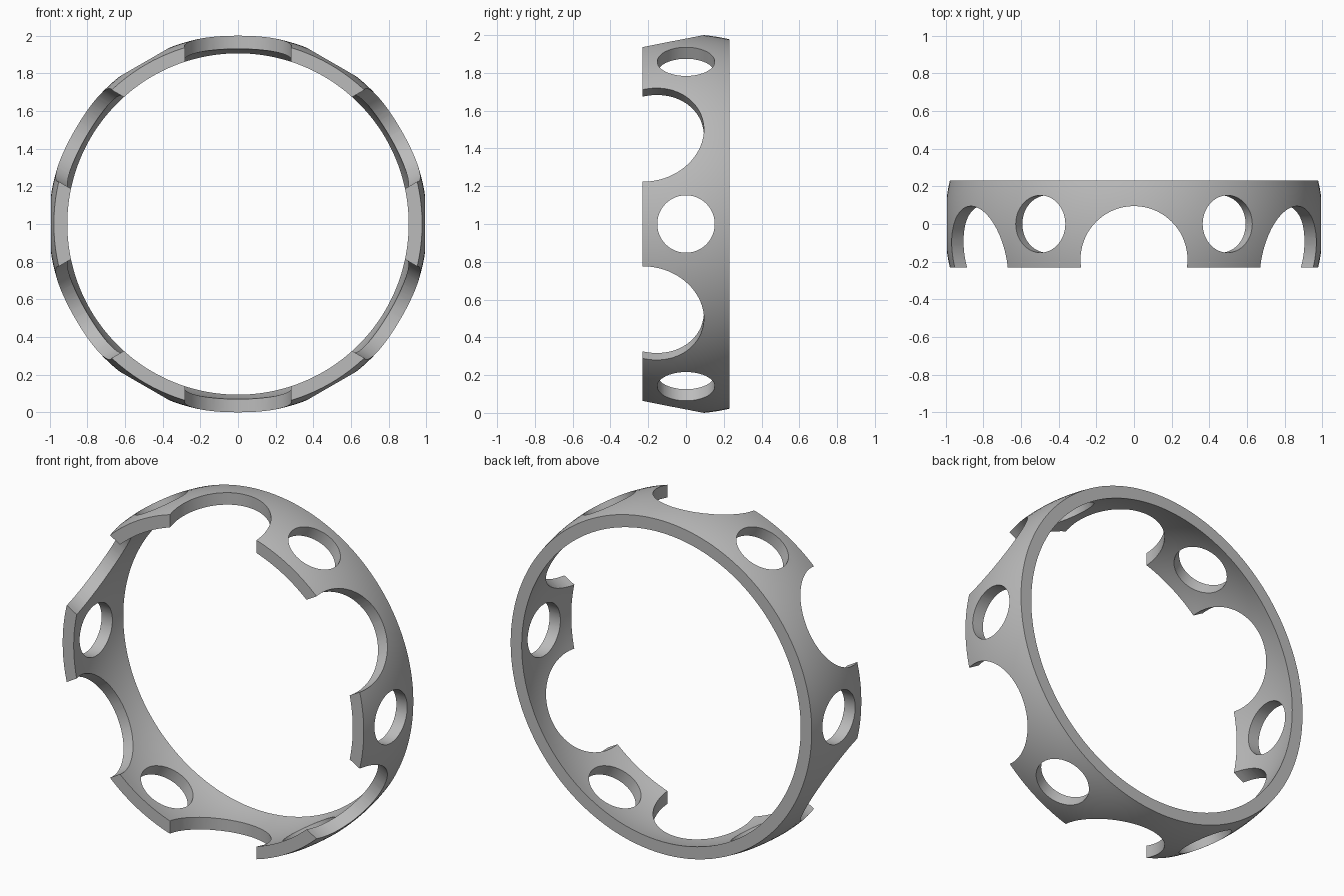
import bpy
import bmesh
import math
from mathutils import Matrix, Vector

cube = bpy.data.objects.get("Cube")
if cube:
    bpy.data.objects.remove(cube, do_unlink=True)

HALF_WIDTH = 0.23
OUTER_R, INNER_R = 1.0045, 0.935
SEGMENTS, ARC_STEPS = 144, 12
CENTRE = Matrix.Translation((0, 0, 1))


def new_object(name, bm):
    bmesh.ops.recalc_face_normals(bm, faces=bm.faces)
    mesh = bpy.data.meshes.new(name)
    bm.to_mesh(mesh)
    bm.free()
    obj = bpy.data.objects.new(name, mesh)
    bpy.context.collection.objects.link(obj)
    return obj


def sphere_arc(radius):
    ys = [HALF_WIDTH * (2 * i / ARC_STEPS - 1) for i in range(ARC_STEPS + 1)]
    return [(math.sqrt(radius ** 2 - y ** 2), y) for y in ys]


# Ring: a slice of a spherical shell, turned around the y axis
profile = sphere_arc(OUTER_R) + sphere_arc(INNER_R)[::-1]
bm = bmesh.new()
rings = []
for s in range(SEGMENTS):
    turn = CENTRE @ Matrix.Rotation(math.tau * s / SEGMENTS, 4, 'Y')
    rings.append([bm.verts.new(turn @ Vector((0, y, r))) for r, y in profile])
for s in range(SEGMENTS):
    a, b = rings[s], rings[(s + 1) % SEGMENTS]
    for i in range(len(profile)):
        j = (i + 1) % len(profile)
        bm.faces.new((a[i], a[j], b[j], b[i]))
ring = new_object("ring_band", bm)

# Cutters: six radial edge notches alternating with six round holes
bm = bmesh.new()
for k in range(12):
    radius, y = (0.152, 0) if k % 2 else (0.284, -0.189)
    place = (CENTRE @ Matrix.Rotation(math.tau * k / 12, 4, 'Y')
             @ Matrix.Translation((0, y, 1)))
    bmesh.ops.create_cone(bm, cap_ends=True, segments=72, radius1=radius,
                          radius2=radius, depth=0.5, matrix=place)
cutter = new_object("notch_and_hole_cutter", bm)
cutter.hide_render = True

# Cut the ring and keep the result as its mesh
cut = ring.modifiers.new("Cut", 'BOOLEAN')
cut.operation = 'DIFFERENCE'
cut.solver = 'EXACT'
cut.object = cutter
depsgraph = bpy.context.evaluated_depsgraph_get()
result = bpy.data.meshes.new_from_object(ring.evaluated_get(depsgraph))
ring.modifiers.clear()
ring.data = result
bpy.data.objects.remove(cutter, do_unlink=True)

# Plain grey material
grey = bpy.data.materials.new("plain_grey")
grey.use_nodes = True
colour = (0.5, 0.5, 0.5, 1)
grey.diffuse_color = colour
grey.node_tree.nodes["Principled BSDF"].inputs["Base Color"].default_value = colour
ring.data.materials.clear()
ring.data.materials.append(grey)

# Smooth curved surfaces with crisp rims
bpy.ops.object.select_all(action='DESELECT')
ring.select_set(True)
bpy.context.view_layer.objects.active = ring
bpy.ops.object.shade_smooth_by_angle(angle=math.radians(30))
